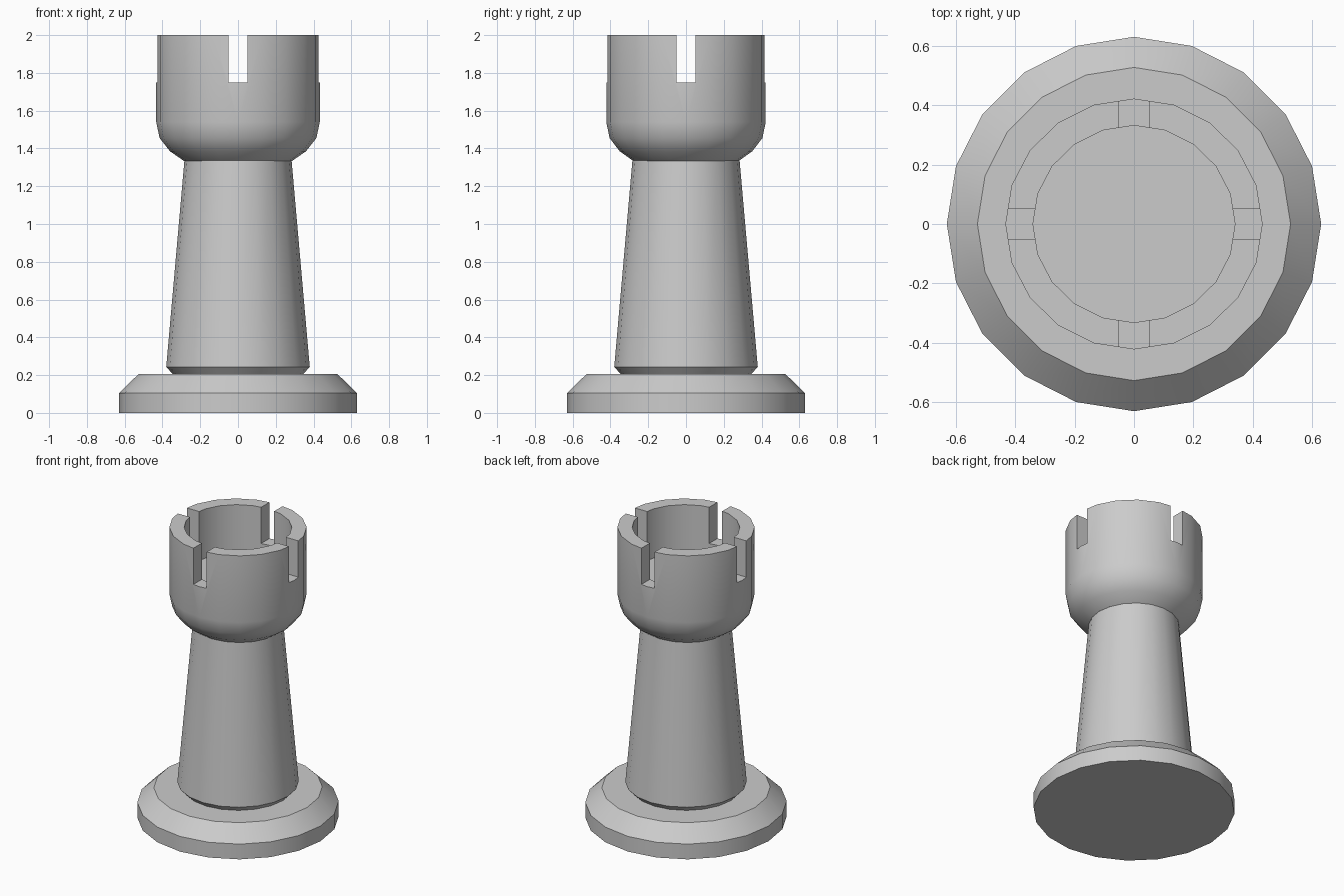
import bpy, bmesh
from math import cos, sin, tau, radians

if "Cube" in bpy.data.objects:
    bpy.data.objects.remove(bpy.data.objects["Cube"])

SIDES = 20


def lathe(name, profile, sy=1.0):
    """Closed solid of revolution from (radius, z) points, capped at both ends."""
    bm = bmesh.new()
    rings = [[bm.verts.new((r * cos(tau * i / SIDES), r * sy * sin(tau * i / SIDES), z))
              for i in range(SIDES)] for r, z in profile]
    for a, b in zip(rings, rings[1:]):
        for i in range(SIDES):
            j = (i + 1) % SIDES
            bm.faces.new((a[i], a[j], b[j], b[i]))
    bm.faces.new(rings[0][::-1])
    bm.faces.new(rings[-1])
    bmesh.ops.recalc_face_normals(bm, faces=bm.faces)
    mesh = bpy.data.meshes.new(name)
    bm.to_mesh(mesh)
    bm.free()
    ob = bpy.data.objects.new(name, mesh)
    bpy.context.collection.objects.link(ob)
    return ob


def activate(ob):
    bpy.ops.object.select_all(action='DESELECT')
    ob.select_set(True)
    bpy.context.view_layer.objects.active = ob


def cut_slot(target, size):
    """Subtract a box above z = 1.75."""
    bpy.ops.mesh.primitive_cube_add(size=1, location=(0, 0, 1.95))
    cutter = bpy.context.object
    cutter.name = "slot_cutter"
    cutter.scale = size
    cutter.hide_render = True
    mod = target.modifiers.new("slot", 'BOOLEAN')
    mod.operation = 'DIFFERENCE'
    mod.solver = 'EXACT'
    mod.object = cutter
    activate(target)
    bpy.ops.object.modifier_apply(modifier=mod.name)
    bpy.data.objects.remove(cutter)


# Chamfered foot
base = lathe("base", [(0.63, 0), (0.63, 0.105), (0.527, 0.205)])

# Tapered shaft with a small undercut at the bottom
column = lathe("column", [(0.34, 0.2), (0.38, 0.243), (0.283, 1.345)])

# Hollow turret with a rounded underside
turret = lathe("turret", [(0.285, 1.333), (0.36, 1.385), (0.415, 1.455), (0.433, 1.54),
                          (0.433, 2.0), (0.34, 2.0), (0.34, 1.66)], sy=0.975)

# Four slots in the turret wall
cut_slot(turret, (0.1, 1.2, 0.4))
cut_slot(turret, (1.2, 0.1, 0.4))

for part in (base, column, turret):
    activate(part)
    bpy.ops.object.shade_smooth_by_angle(angle=radians(35))
